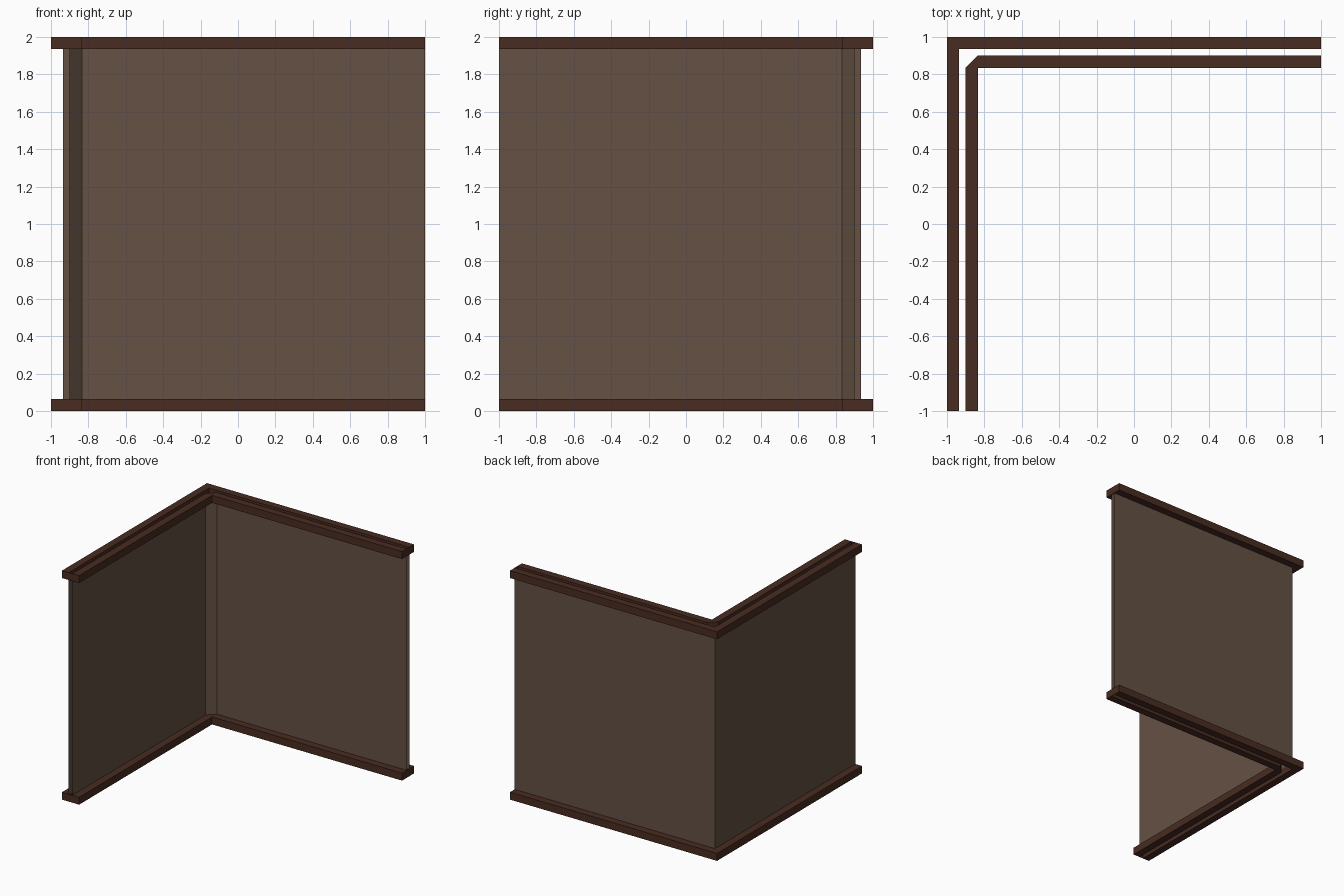
import bpy, bmesh

if "Cube" in bpy.data.objects:
    bpy.data.objects.remove(bpy.data.objects["Cube"])

T = 0.065   # rail strip width and height
H = 2.0


def material(name, col):
    m = bpy.data.materials.new(name)
    m.diffuse_color = (*col, 1)
    m.use_nodes = True
    m.node_tree.nodes["Principled BSDF"].inputs["Base Color"].default_value = m.diffuse_color
    return m


WALL = material("taupe wall", (0.128, 0.082, 0.056))
TRIM = material("dark wood trim", (0.064, 0.025, 0.0155))

# Plan outlines, from the front end round the corner to the right end
edge_out = [(-1, -1), (-1, 1), (1, 1)]
wall_out = [(-0.935, -1), (-0.935, 0.935), (1, 0.935)]
wall_in = [(-0.9, -1), (-0.9, 0.835), (-0.835, 0.9), (1, 0.9)]
edge_in = [(-0.835, -1), (-0.835, 0.835), (1, 0.835)]


def finish(bm, name, mat):
    me = bpy.data.meshes.new(name)
    bm.to_mesh(me)
    bm.free()
    me.materials.append(mat)
    ob = bpy.data.objects.new(name, me)
    bpy.context.collection.objects.link(ob)


def sheet(bm, path, z0, z1):
    lo = [bm.verts.new((x, y, z0)) for x, y in path]
    hi = [bm.verts.new((x, y, z1)) for x, y in path]
    for i in range(len(path) - 1):
        bm.faces.new((lo[i], lo[i + 1], hi[i + 1], hi[i]))


def prism(bm, outline, z0, z1):
    lo = [bm.verts.new((x, y, z0)) for x, y in outline]
    hi = [bm.verts.new((x, y, z1)) for x, y in outline]
    n = len(outline)
    faces = [bm.faces.new(lo), bm.faces.new(hi)]
    for i in range(n):
        j = (i + 1) % n
        faces.append(bm.faces.new((lo[i], lo[j], hi[j], hi[i])))
    bmesh.ops.recalc_face_normals(bm, faces=faces)


# Thin wall panels with an open cavity between them
for name, path in (("outer_wall_panel", wall_out[::-1]), ("inner_wall_panel", wall_in)):
    bm = bmesh.new()
    sheet(bm, path, T, H - T)
    finish(bm, name, WALL)

# Rails: outer and inner strips, joined by a thin cap across the cavity at each end
for name, z in (("bottom_rail", 0), ("top_rail", H - T)):
    bm = bmesh.new()
    prism(bm, edge_out + wall_out[::-1], z, z + T)
    prism(bm, wall_in + edge_in[::-1], z, z + T)
    sheet(bm, [wall_out[0], wall_in[0]], z, z + T)
    sheet(bm, [wall_in[-1], wall_out[-1]], z, z + T)
    finish(bm, name, TRIM)
